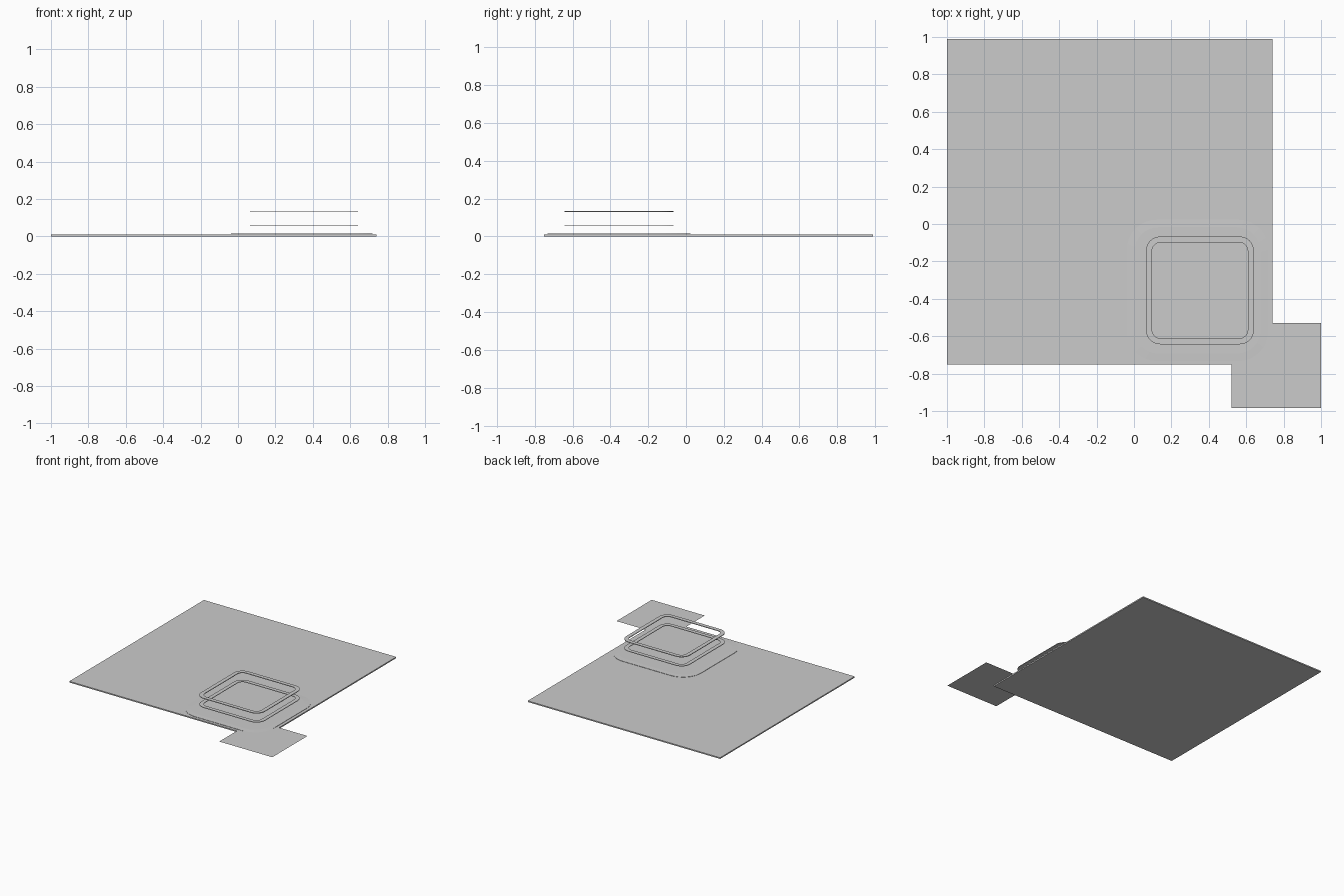
import bpy, bmesh, math

if "Cube" in bpy.data.objects:
    bpy.data.objects.remove(bpy.data.objects["Cube"])

CX, CY = 0.3525, -0.355   # centre of the raised frames


def rounded(cx, cy, half, r, seg=8):
    """Outline of a rounded square, counter-clockwise."""
    pts = []
    for k, (sx, sy) in enumerate([(1, 1), (-1, 1), (-1, -1), (1, -1)]):
        for i in range(seg + 1):
            a = math.pi / 2 * (k + i / seg)
            pts.append((cx + sx * (half - r) + r * math.cos(a),
                        cy + sy * (half - r) + r * math.sin(a)))
    return pts


def rect(x0, x1, y0, y1):
    return [(x0, y0), (x1, y0), (x1, y1), (x0, y1)]


def make(name, loops, cap_top=False, cap_bottom=False, closed=False):
    """Bridge successive (outline, z) loops into one mesh."""
    bm = bmesh.new()
    rows = [[bm.verts.new((x, y, z)) for x, y in pts] for pts, z in loops]
    pairs = list(zip(rows, rows[1:]))
    if closed:
        pairs.append((rows[-1], rows[0]))
    for a, b in pairs:
        n = len(a)
        for i in range(n):
            j = (i + 1) % n
            bm.faces.new((a[i], a[j], b[j], b[i]))
    if cap_top:
        bm.faces.new(rows[-1])
    if cap_bottom:
        bm.faces.new(rows[0][::-1])
    me = bpy.data.meshes.new(name)
    bm.to_mesh(me)
    bm.free()
    ob = bpy.data.objects.new(name, me)
    bpy.context.collection.objects.link(ob)
    return ob


# Large square slab
slab = rect(-1, 0.74, -0.752, 0.988)
make("base_slab", [(slab, 0), (slab, 0.010)], True, True)

# Low rounded pad with a stepped rim, lying on the slab
make("rounded_pad", [(rounded(0.34, CY, 0.378, 0.16), 0.012),
                     (rounded(0.34, CY, 0.378, 0.16), 0.0145),
                     (rounded(0.34, CY, 0.338, 0.13), 0.016)], True)

# Thin corner sheet with a slightly raised inner panel
make("corner_sheet", [(rect(0.52, 1.0, -0.985, -0.53), 0.0125)], True)
make("corner_panel", [(rect(0.56, 0.96, -0.945, -0.575), 0.0145)], True)

# Two floating rounded frames
for name, z, t in (("lower_frame", 0.055, 0.004), ("upper_frame", 0.129, 0.005)):
    outer = rounded(CX, CY, 0.288, 0.075)
    inner = rounded(CX, CY, 0.256, 0.045)
    make(name, [(outer, z), (outer, z + t), (inner, z + t), (inner, z)], closed=True)
